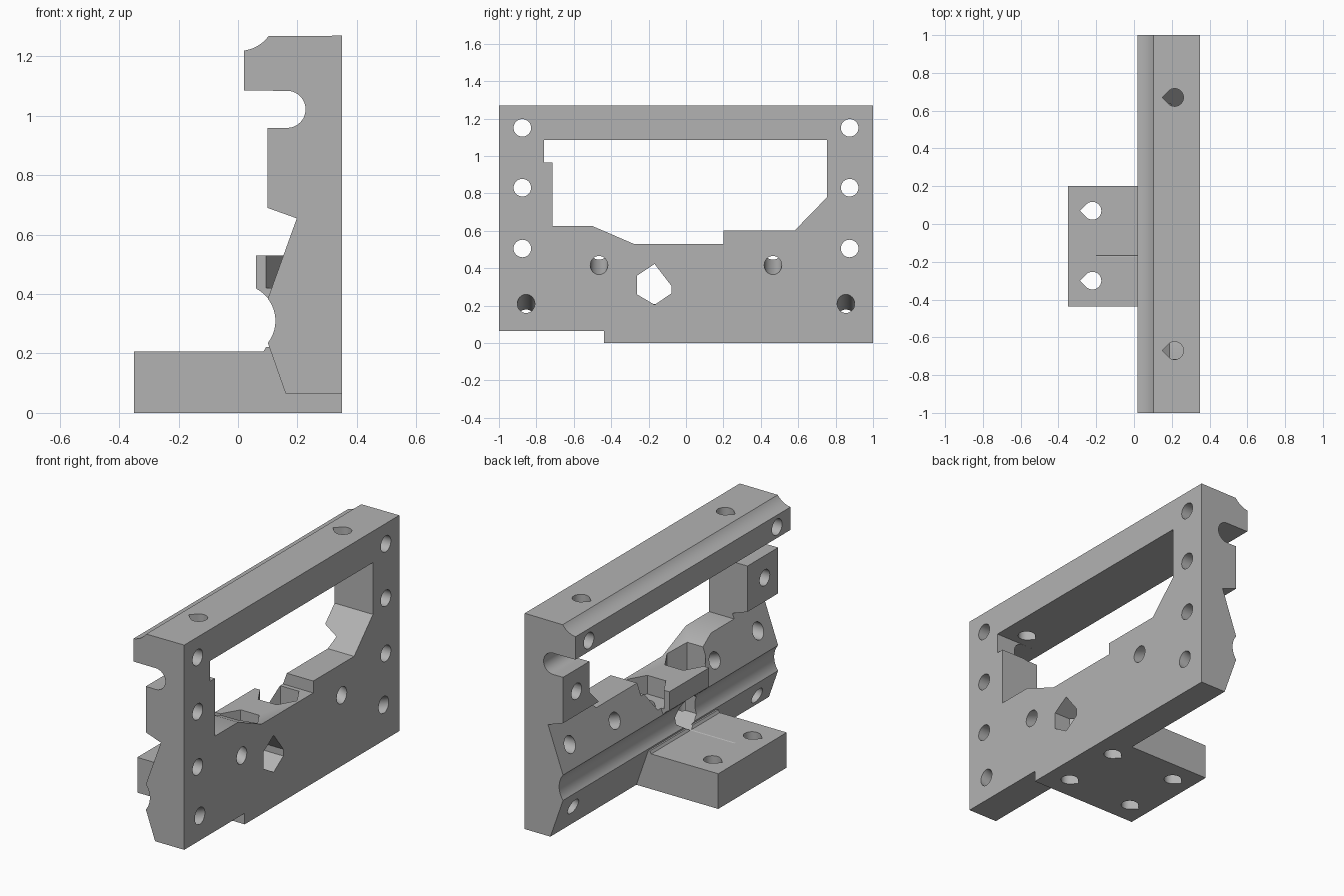
import bpy, bmesh
from math import sin, cos, pi, radians, atan2
from mathutils import Matrix, Vector

if "Cube" in bpy.data.objects:
    bpy.data.objects.remove(bpy.data.objects["Cube"], do_unlink=True)

grey = bpy.data.materials.new("plain grey")
grey.use_nodes = True
grey.diffuse_color = (0.45, 0.45, 0.45, 1)
for node in grey.node_tree.nodes:
    if node.type == 'BSDF_PRINCIPLED':
        node.inputs["Base Color"].default_value = grey.diffuse_color

PLACE = {'x': lambda u, v, w: (w, u, v),
         'y': lambda u, v, w: (u, w, v),
         'z': lambda u, v, w: (u, v, w)}


def prism(name, outline, axis, low, high):
    """Extrude a 2D outline along one axis."""
    bm = bmesh.new()
    ends = [[bm.verts.new(PLACE[axis](u, v, w)) for u, v in outline] for w in (low, high)]
    for end in ends:
        bm.faces.new(end)
    n = len(outline)
    for i in range(n):
        j = (i + 1) % n
        bm.faces.new((ends[0][i], ends[0][j], ends[1][j], ends[1][i]))
    bmesh.ops.recalc_face_normals(bm, faces=bm.faces)
    mesh = bpy.data.meshes.new(name)
    bm.to_mesh(mesh)
    bm.free()
    mesh.materials.append(grey)
    obj = bpy.data.objects.new(name, mesh)
    bpy.context.collection.objects.link(obj)
    return obj


def rect(u0, v0, u1, v1):
    return [(u0, v0), (u1, v0), (u1, v1), (u0, v1)]


def arc(u, v, r, start, end, steps):
    angles = [radians(start + (end - start) * i / steps) for i in range(steps + 1)]
    return [(u + r * cos(a), v + r * sin(a)) for a in angles]


def circle(u, v, r, sides=32):
    return arc(u, v, r, 0, 360, sides)[:-1]


def teardrop(u, v, r):
    return arc(u, v, r, -135, 135, 24) + [(u - r * 1.414, v)]


def combine(target, tool, operation):
    mod = target.modifiers.new(operation, 'BOOLEAN')
    mod.operation = operation
    mod.solver = 'EXACT'
    mod.object = tool
    bpy.context.view_layer.objects.active = target
    bpy.ops.object.modifier_apply(modifier=mod.name)
    bpy.data.objects.remove(tool, do_unlink=True)


def cut(tool):
    combine(frame, tool, 'DIFFERENCE')


HOLE = 0.047
ROD = 0.121
BOLT_Y = (0.07, -0.30)

# Long frame rail with rod seats and slot
profile = [(0.35, 0), (0.35, 1.27)]
profile += arc(0.005, 1.34, ROD, -36, -83, 10)
profile += [(0.02, 1.085)] + arc(0.165, 1.022, 0.0625, 90, -90, 20)
profile += [(0.10, 0.96), (0.10, 0.69), (0.198, 0.655)]
profile += arc(0.005, 0.31, ROD, 38, -38, 16) + [(0.183, 0)]
frame = prism("mounting_frame", profile, 'y', -1, 1)

# Nut block above the lower rod seat
block = prism("nut_block", rect(0.06, 0.37, 0.25, 0.53), 'y', BOLT_Y[1], BOLT_Y[0])
combine(block, prism("rod_cutter", circle(0.005, 0.31, ROD + 0.001, 64), 'y', -1.1, 1.1), 'DIFFERENCE')
combine(frame, block, 'UNION')

# Foot plate with a small lip against the rail
foot = [(-0.35, 0), (0.25, 0), (0.25, 0.222), (0.095, 0.222), (0.086, 0.207), (-0.35, 0.207)]
combine(frame, prism("foot_plate", foot, 'y', -0.437, 0.20), 'UNION')

# Central window and raised underside at the front end
window = [(-0.76, 1.085), (0.755, 1.085), (0.755, 0.78), (0.58, 0.60), (0.20, 0.60), (0.20, 0.53),
          (-0.28, 0.53), (-0.50, 0.625), (-0.715, 0.625), (-0.715, 0.965), (-0.76, 0.965)]
cut(prism("window_cutter", window, 'x', -0.2, 0.5))
cut(prism("underside_cutter", rect(0, -0.1, 0.5, 0.065), 'y', -1.1, -0.4372))

# Vertical bolt holes and nut pockets
for y in BOLT_Y:
    cut(prism("foot_hole", teardrop(-0.22, y, HOLE), 'z', -0.1, 0.3))
    cut(prism("rail_hole", teardrop(0.215, y, HOLE), 'z', -0.1, 0.5))
    cut(prism("nut_pocket", circle(0.215, y, 0.12, 6), 'z', 0.42, 0.7))
for y in (-0.67, 0.67):
    cut(prism("top_hole", teardrop(0.215, y, HOLE), 'z', 1.03, 1.35))

# Tensioner opening through the middle
opening = [(-0.262, 0.36), (-0.168, 0.422), (-0.078, 0.305),
           (-0.078, 0.265), (-0.168, 0.204), (-0.262, 0.26)]
cut(prism("opening_cutter", opening, 'x', -0.2, 0.5))

# Straight and slanted side holes
for side in (-1, 1):
    for z in (1.15, 0.83, 0.505):
        cut(prism("side_hole", circle(side * 0.875, z, HOLE), 'x', -0.2, 0.5))
    for y, z, tilt in ((0.855, 0.21, -19.5), (0.465, 0.415, 19.5)):
        drill = prism("slanted_hole", circle(0, 0, HOLE), 'x', -0.4, 0.2)
        drill.data.transform(Matrix.Translation((0.35, side * y, z)) @ Matrix.Rotation(radians(tilt), 4, 'Y'))
        cut(drill)

bpy.ops.object.select_all(action='DESELECT')
frame.select_set(True)
bpy.context.view_layer.objects.active = frame
bpy.ops.object.shade_smooth_by_angle(angle=radians(25))
